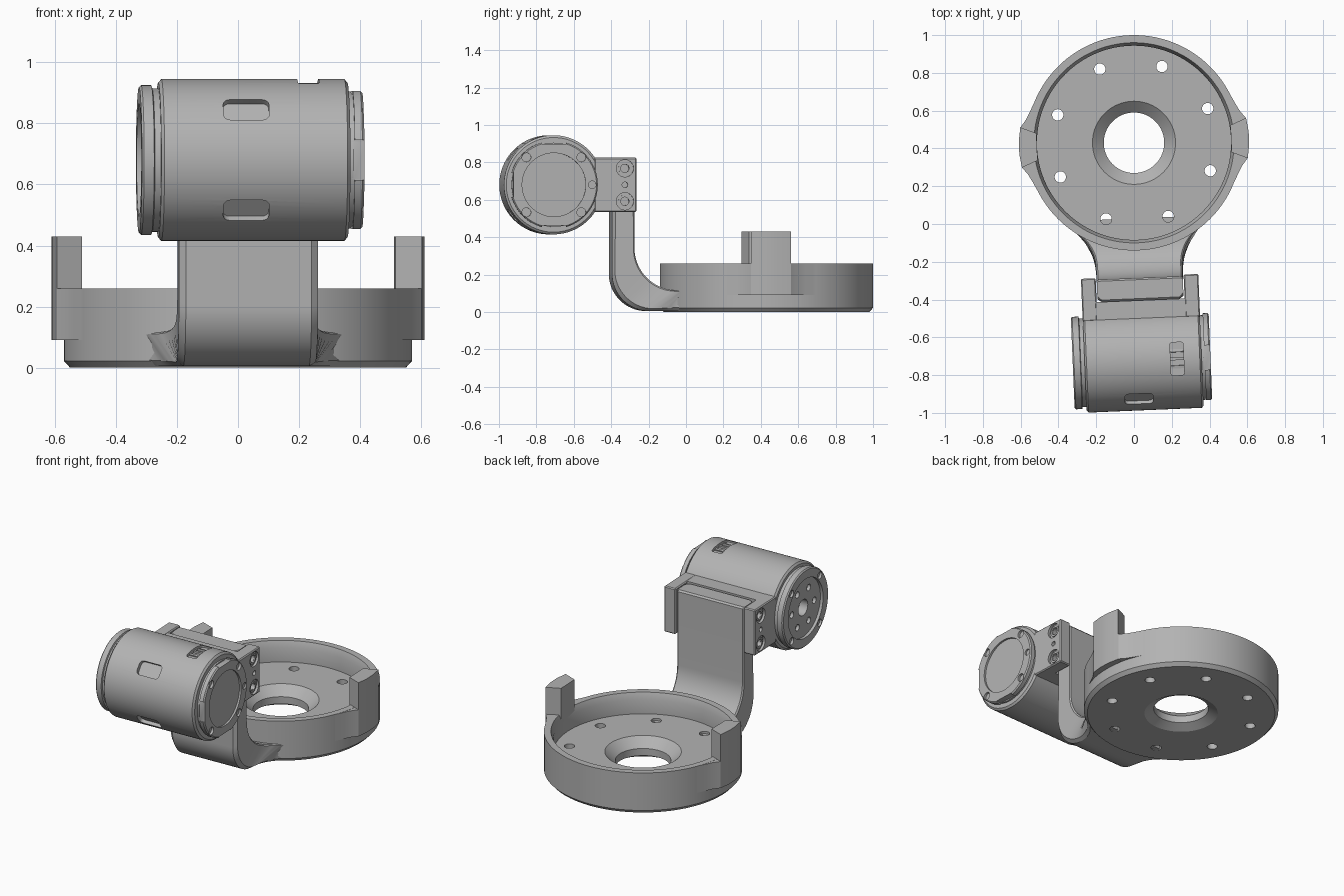
import bpy
import bmesh
from math import sin, cos, pi, radians, sqrt
from mathutils import Matrix, Vector

if "Cube" in bpy.data.objects:
    bpy.data.objects.remove(bpy.data.objects["Cube"], do_unlink=True)

grey = bpy.data.materials.new("machined grey")
grey.use_nodes = True
grey.diffuse_color = (0.45, 0.45, 0.45, 1)
grey.node_tree.nodes["Principled BSDF"].inputs["Base Color"].default_value = grey.diffuse_color
parts = []
T = Matrix.Translation


def finish(bm, name, part=True):
    bmesh.ops.recalc_face_normals(bm, faces=bm.faces)
    me = bpy.data.meshes.new(name)
    bm.to_mesh(me)
    bm.free()
    me.materials.append(grey)
    ob = bpy.data.objects.new(name, me)
    bpy.context.collection.objects.link(ob)
    if part:
        parts.append(ob)
    return ob


def loft(name, rings, wrap=False):
    """Skin a row of closed rings; cap the ends, or join last to first."""
    bm = bmesh.new()
    rows = [[bm.verts.new(p) for p in ring] for ring in rings]
    n = len(rows[0])
    pairs = list(zip(rows, rows[1:])) + ([(rows[-1], rows[0])] if wrap else [])
    for a, b in pairs:
        for i in range(n):
            j = (i + 1) % n
            bm.faces.new((a[i], a[j], b[j], b[i]))
    if not wrap:
        bm.faces.new(rows[0])
        bm.faces.new(rows[-1])
    return finish(bm, name)


def lathe(name, profile, place, n=96, wrap=False):
    """Turn (radius, height) points about z, then move by place."""
    turn = [2 * pi * i / n for i in range(n)]
    return loft(name, [[place @ Vector((r * cos(a), r * sin(a), h)) for a in turn]
                       for r, h in profile], wrap)


def block(name, place, size, bevel=0.0, axis=None, part=True):
    """Box with all edges, or only those along one axis, bevelled."""
    bm = bmesh.new()
    bmesh.ops.create_cube(bm, size=1, matrix=Matrix.Diagonal((*size, 1)))
    if bevel:
        edges = [e for e in bm.edges if axis is None or
                 abs((e.verts[0].co - e.verts[1].co).normalized()[axis]) > 0.9]
        bmesh.ops.bevel(bm, geom=edges, offset=bevel, segments=4 if axis is not None else 1,
                        profile=0.5, affect='EDGES')
    bm.transform(place)
    return finish(bm, name, part)


def rod(place, r, length, along_x=True):
    bm = bmesh.new()
    turn = Matrix.Rotation(pi / 2, 4, 'Y') if along_x else Matrix()
    bmesh.ops.create_cone(bm, cap_ends=True, segments=24, radius1=r, radius2=r,
                          depth=length, matrix=place @ turn)
    return finish(bm, "cutter", False)


def cut(ob, cutters):
    for c in cutters:
        c.hide_render = True
        m = ob.modifiers.new("cut", 'BOOLEAN')
        m.operation, m.solver, m.object = 'DIFFERENCE', 'EXACT', c
        bpy.context.view_layer.objects.active = ob
        bpy.ops.object.modifier_apply(modifier=m.name)
        bpy.data.objects.remove(c, do_unlink=True)


# Round tray with a waisted centre hole and eight bolt holes
R = 0.57
tray = lathe("base_tray", [
    (0.215, 0), (0.55, 0), (R, 0.022), (R, 0.26), (0.53, 0.26), (0.514, 0.22),
    (0.514, 0.13), (0.22, 0.13), (0.16, 0.075), (0.16, 0.03)], Matrix(), 128, True)
bolts = [Matrix.Rotation(radians(22.5 + 45 * k), 4, 'Z') @ T((0.43, 0, 0.06)) for k in range(8)]
cut(tray, [rod(m, 0.03, 0.3, False) for m in bolts])


# Upright tabs on both sides of the tray, with flared feet
def prism(name, side, plan, z0, z1):
    outline = plan + [(x, -y) for x, y in reversed(plan)]
    loft(name, [[(side * x, y, z) for x, y in outline] for z in (z0, z1)])


for side, label in ((1, "left"), (-1, "right")):
    prism(label + "_tab", side,
          [(0.609, 0.035), (0.598, 0.107), (0.514, 0.072)], 0.09, 0.43)
    prism(label + "_tab_foot", side,
          [(0.608, 0.035), (0.597, 0.107), (0.567, 0.145), (0.545, 0.185),
           (0.514, 0.245), (0.53, 0.1)], 0.091, 0.259)


# Curved arm, swept from the tray up to the clamp, flaring into the tray
FLARE = 0.22


def half_width(y):
    d = min(max(y + 0.65, 0), 0.181)
    return 0.228 + FLARE - sqrt(FLARE ** 2 - d ** 2)


def arm_ring(inner, outer):
    inner, outer = Vector(inner), Vector(outer)
    run = (inner - outer).length
    half = []
    for t, inset in ((0, 0.022), (0.022 / run, 0), (1 - 0.008 / run, 0), (1, 0.008)):
        p = outer.lerp(inner, t)
        half.append((half_width(p.x) - inset, p.x, p.y))
    return half + [(-x, y, z) for x, y, z in reversed(half)]


stations = [((-0.725, 0.818), (-0.825, 0.818)), ((-0.716, 0.808), (-0.835, 0.808))]
for k in range(17):
    a = pi + pi / 2 * k / 16
    stations.append(((-0.486 + 0.23 * cos(a), 0.345 + 0.23 * sin(a)),
                     (-0.635 + 0.2 * cos(a), 0.205 + 0.2 * sin(a))))
for k in range(1, 9):
    t = k / 8
    stations.append(((-0.486 + 0.086 * t, 0.115), (-0.635 + 0.235 * t, 0.005)))
loft("curved_arm", [arm_ring(*s) for s in stations])

# Motor housing, turned about the cross axis
CY, CZ = -1.152, 0.68
centre = T((0, CY, CZ))
housing = lathe("motor_housing", [
    (0.05, -0.3), (0.05, -0.355), (0.185, -0.355), (0.185, -0.373), (0.238, -0.373),
    (0.245, -0.366), (0.245, -0.333), (0.235, -0.33), (0.235, -0.31), (0.253, -0.31),
    (0.265, -0.3), (0.265, 0.3), (0.253, 0.31), (0.225, 0.31), (0.225, 0.325),
    (0.235, 0.325), (0.235, 0.35), (0.228, 0.357), (0.17, 0.357), (0.17, 0.345)],
    centre @ Matrix.Rotation(pi / 2, 4, 'Y'))


def around(deg, x, r):
    """Spot on the housing; 0 faces the front and 90 faces up."""
    return centre @ Matrix.Rotation(-radians(deg), 4, 'X') @ T((x, -r, 0))


def pocket(deg, x, r, size, bevel):
    return block("cutter", around(deg, x, r), size, bevel, 1, False)


cutters = [pocket(a, -0.03, 0.265, (0.15, 0.05, 0.085), 0.022) for a in (39, -39, 120, -120)]
cutters.append(pocket(90, 0.18, 0.265, (0.07, 0.05, 0.175), 0.012))
cutters += [pocket(a, 0.341, 0.235, (0.04, 0.036, 0.13), 0) for a in (0, 90, -90)]
for a in (45, 135, 225, 315):
    cutters.append(rod(around(a, 0.357, 0.208), 0.024, 0.03))
    cutters.append(rod(around(a, -0.373, 0.212), 0.022, 0.03))
cutters.append(rod(around(180, 0.357, 0.205), 0.02, 0.02))
cutters += [rod(around(60 * k, -0.355, 0.12), 0.02, 0.04) for k in range(6)]
cut(housing, cutters)

# Ribs inside the upper slot
for k in range(3):
    block("slot_rib", around(90 + 10 * (k - 1), 0.18, 0.244), (0.069, 0.016, 0.015))

# Clamp: bridge behind the housing and two screwed ears beside the arm
block("clamp_bridge", T((0, -0.885, 0.68)), (0.48, 0.1, 0.288))
for side, label in ((1, "left"), (-1, "right")):
    ear = block(label + "_clamp_ear", T((side * 0.272, -0.8215, 0.68)), (0.078, 0.227, 0.29), 0.006)
    holes = []
    for z, r, depth in ((0.768, 0.046, 0.03), (0.592, 0.046, 0.03), (0.68, 0.015, 0.06),
                        (0.768, 0.022, 0.08), (0.592, 0.022, 0.08)):
        holes.append(rod(T((side * 0.311, -0.77, z)), r, depth))
    cut(ear, holes)
    # Screw collars sunk in the counterbores
    for z in (0.768, 0.592):
        lathe(label + "_screw_collar", [(0.034, 0), (0.034, 0.008), (0.023, 0.008), (0.023, 0)],
              T((side * 0.295, -0.77, z)) @ Matrix.Rotation(side * pi / 2, 4, 'Y'), 24, True)

# Smooth the curves and set the whole assembly at its slight turn
for ob in parts:
    ob.matrix_world = T((0, 0.43, 0)) @ Matrix.Rotation(radians(2.4), 4, 'Z')
    bpy.ops.object.select_all(action='DESELECT')
    ob.select_set(True)
    bpy.context.view_layer.objects.active = ob
    bpy.ops.object.shade_smooth_by_angle(angle=radians(25))
